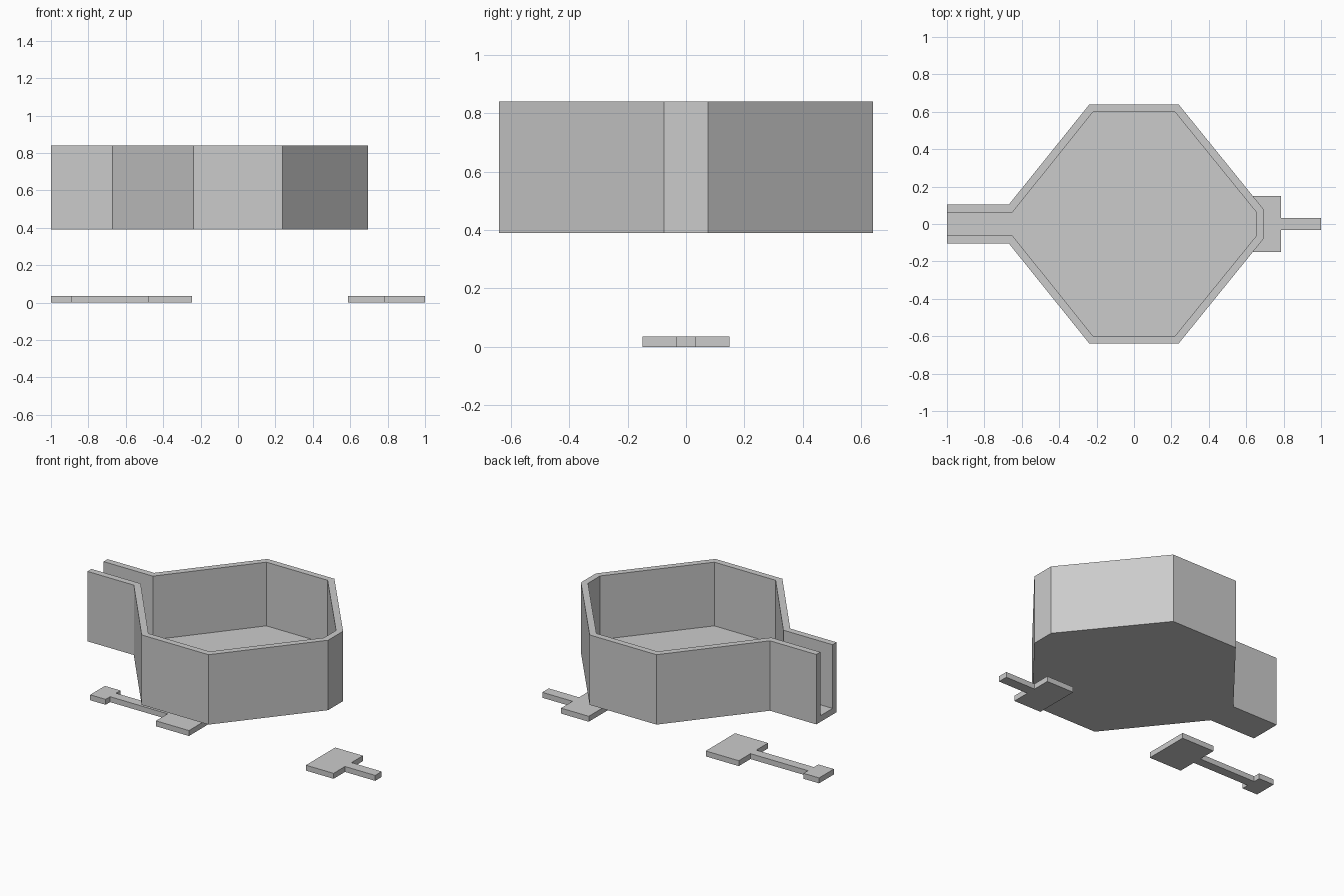
import bpy, bmesh

if "Cube" in bpy.data.objects:
    bpy.data.objects.remove(bpy.data.objects["Cube"])


def prism(name, half, z0, z1):
    """Extrude a plan outline, given as its +y half from left to right and mirrored in y."""
    outline = half + [(x, -y) for x, y in reversed(half)]
    bm = bmesh.new()
    face = bm.faces.new([bm.verts.new((x, y, z0)) for x, y in outline])
    top = bmesh.ops.extrude_face_region(bm, geom=[face])["geom"]
    bmesh.ops.translate(bm, vec=(0, 0, z1 - z0),
                        verts=[v for v in top if isinstance(v, bmesh.types.BMVert)])
    bmesh.ops.recalc_face_normals(bm, faces=bm.faces)
    mesh = bpy.data.meshes.new(name)
    bm.to_mesh(mesh)
    bm.free()
    obj = bpy.data.objects.new(name, mesh)
    bpy.context.collection.objects.link(obj)
    return obj


# Eight-sided tray with an open spout on the left
tray = prism("tray", [(-1, 0.103), (-0.67, 0.103), (-0.238, 0.64),
                      (0.238, 0.64), (0.695, 0.076)], 0.39, 0.84)

# Hollow of the tray, running out through the end of the spout
hollow = prism("tray_hollow_cutter", [(-1.1, 0.062), (-0.65, 0.062), (-0.218, 0.60),
                                      (0.218, 0.60), (0.655, 0.062)], 0.43, 1.0)
hollow.hide_render = True
hollow.hide_viewport = True
cut = tray.modifiers.new("hollow", "BOOLEAN")
cut.operation = "DIFFERENCE"
cut.solver = "EXACT"
cut.object = hollow

# Flat paddle on the right with a short stem
prism("short_paddle", [(0.588, 0.149), (0.785, 0.149), (0.785, 0.033), (1, 0.033)], 0, 0.035)

# Flat paddle on the left with a long stem and small grip
prism("long_paddle", [(-1, 0.075), (-0.89, 0.075), (-0.89, 0.03),
                      (-0.48, 0.03), (-0.48, 0.149), (-0.245, 0.149)], 0, 0.035)
